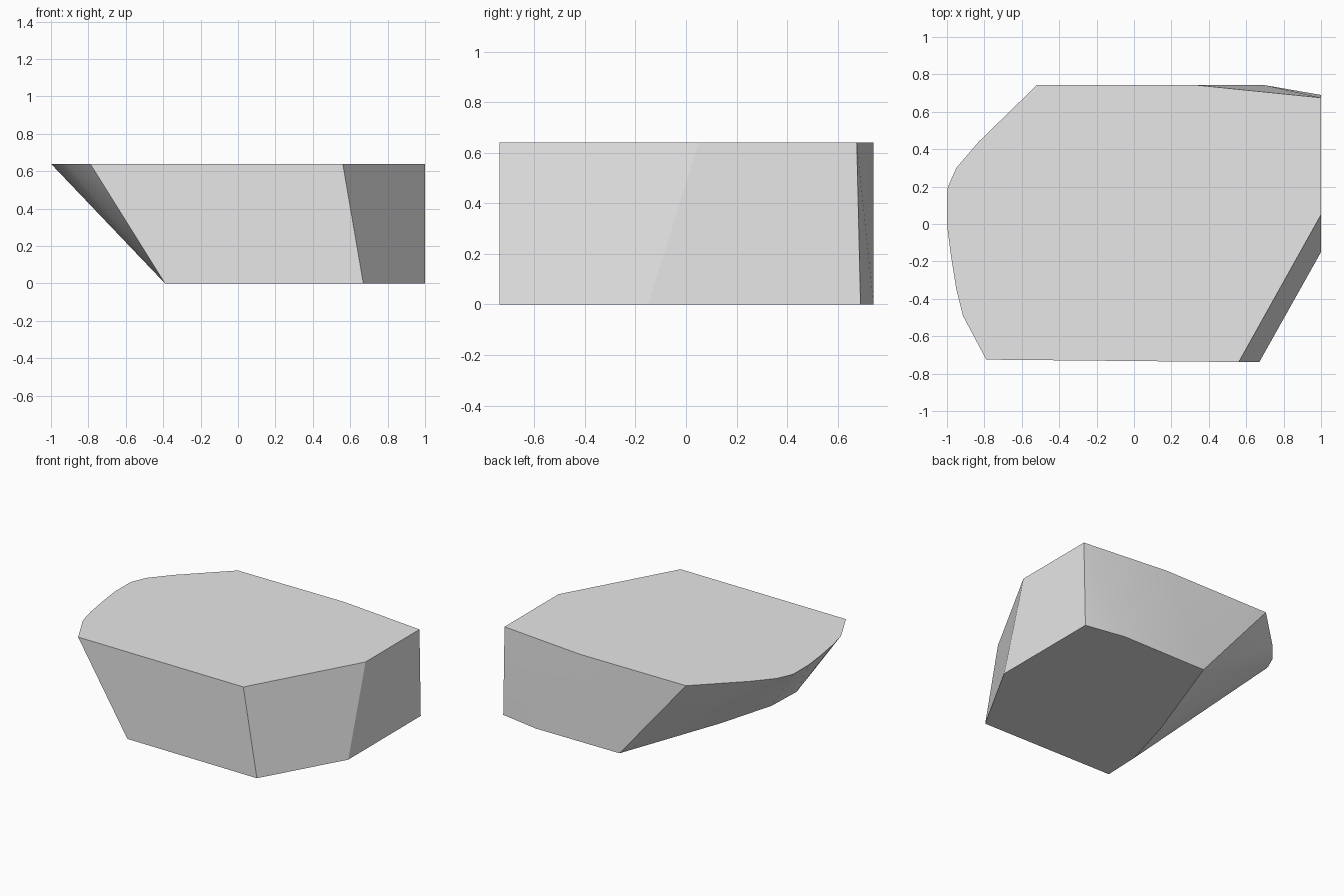
import bpy, bmesh, math

# Remove the default cube only
cube = bpy.data.objects.get("Cube")
if cube:
    bpy.data.objects.remove(cube, do_unlink=True)

HEIGHT = 0.64

# Flat top outline, counter-clockwise from the front right corner
TOP = [(0.56, -0.738), (1, 0.05), (1, 0.675), (0.34, 0.742), (-0.52, 0.742),
       (-0.83, 0.44), (-0.95, 0.30), (-0.99, 0.21), (-1, 0.18), (-1, 0),
       (-0.98, -0.16), (-0.95, -0.35), (-0.915, -0.49), (-0.79, -0.725)]

# Smaller base outline, undercut on the -x side
BASE = [(0.67, -0.738), (1, -0.15), (1, 0.69), (0.70, 0.742), (0.02, 0.742),
        (-0.26, -0.03), (-0.38, -0.45), (-0.39, -0.725)]

# Plain grey surface
grey = bpy.data.materials.new("plain_grey")
grey.use_nodes = True
colour = (0.8, 0.8, 0.8, 1)
grey.diffuse_color = colour
grey.node_tree.nodes["Principled BSDF"].inputs["Base Color"].default_value = colour

# Faceted block: the hull stretched between both outlines
bm = bmesh.new()
for outline, z in ((TOP, HEIGHT), (BASE, 0.0)):
    for x, y in outline:
        bm.verts.new((x, y, z))
bmesh.ops.convex_hull(bm, input=bm.verts[:])
bmesh.ops.dissolve_limit(bm, angle_limit=math.radians(0.5),
                         verts=bm.verts[:], edges=bm.edges[:])
bmesh.ops.recalc_face_normals(bm, faces=bm.faces[:])
mesh = bpy.data.meshes.new("faceted_block")
bm.to_mesh(mesh)
bm.free()
mesh.materials.append(grey)
block = bpy.data.objects.new("faceted_block", mesh)
bpy.context.collection.objects.link(block)

# Smooth the rounded undercut, keep the corners crisp
bpy.ops.object.select_all(action='DESELECT')
block.select_set(True)
bpy.context.view_layer.objects.active = block
bpy.ops.object.shade_smooth_by_angle(angle=math.radians(20))
